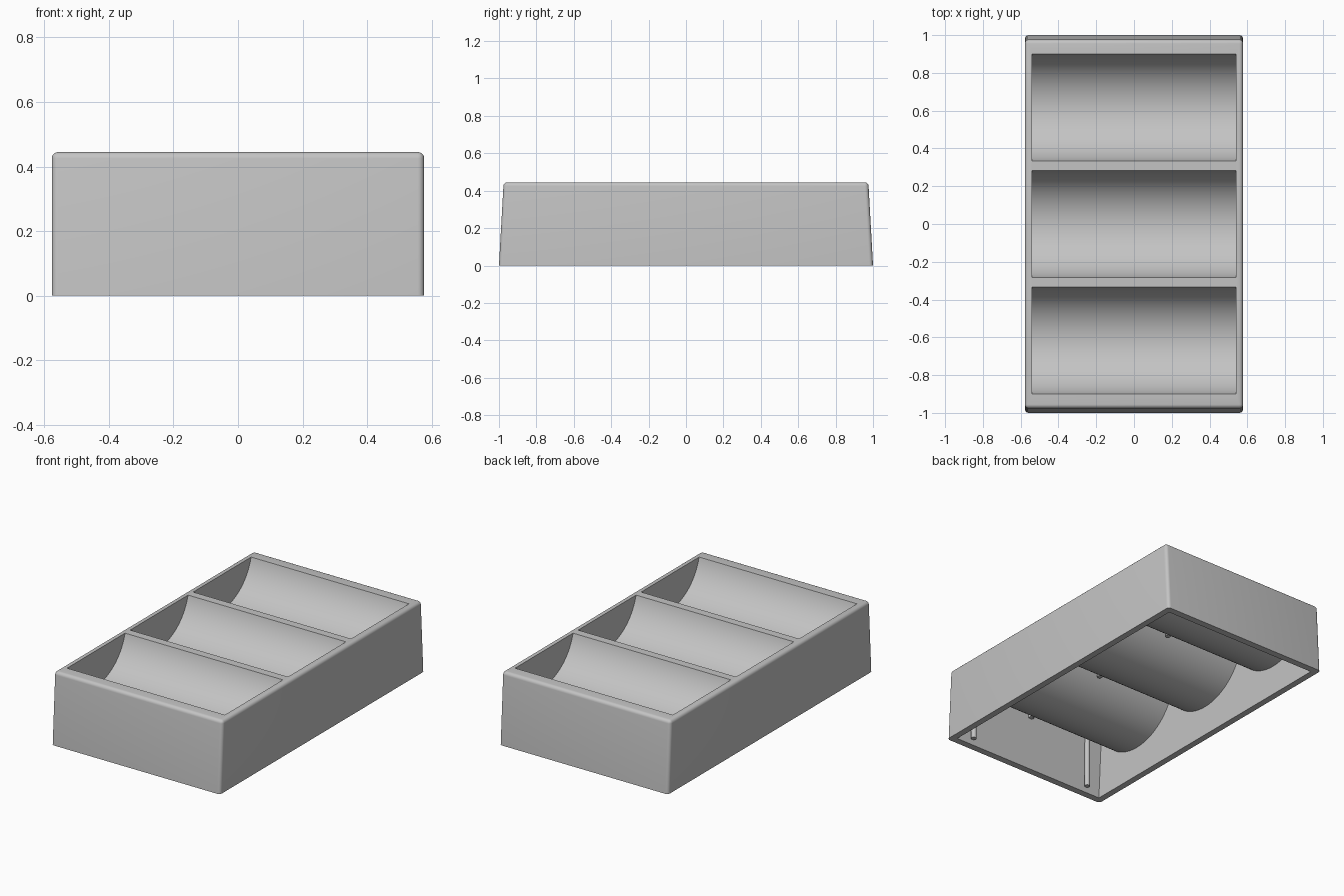
import bpy, bmesh, math

cube = bpy.data.objects.get("Cube")
if cube:
    bpy.data.objects.remove(cube, do_unlink=True)

# Main sizes
HALF_X, HALF_Y, HEIGHT = 0.577, 1.0, 0.445
DRAFT = 0.025            # inward lean of the end walls over the height
WALL = 0.04
PITCH = 0.616            # spacing of the troughs
AXIS_Z, RADIUS = 0.52, 0.293

grey = bpy.data.materials.new("plain_grey")
grey.use_nodes = True
grey.diffuse_color = (0.55, 0.55, 0.55, 1)
grey.node_tree.nodes["Principled BSDF"].inputs["Base Color"].default_value = (0.55, 0.55, 0.55, 1)


def finish(name, bm):
    """Turn a bmesh into a named grey object."""
    mesh = bpy.data.meshes.new(name)
    bmesh.ops.recalc_face_normals(bm, faces=bm.faces)
    bm.to_mesh(mesh)
    bm.free()
    mesh.materials.append(grey)
    obj = bpy.data.objects.new(name, mesh)
    bpy.context.collection.objects.link(obj)
    return obj


def tapered_box(name, hx, hy, z0, z1, lean=0.0, round_edges=0.0):
    """Box whose end walls lean inward; all but the bottom edges can be rounded."""
    bm = bmesh.new()
    bmesh.ops.create_cube(bm, size=2)
    for v in bm.verts:
        top = v.co.z > 0
        v.co.x *= hx
        v.co.y *= hy - (lean if top else 0)
        v.co.z = z1 if top else z0
    if round_edges:
        edges = [e for e in bm.edges if any(v.co.z > z0 + 0.01 for v in e.verts)]
        bmesh.ops.bevel(bm, geom=edges, offset=round_edges, segments=5,
                        profile=0.5, affect='EDGES')
    return finish(name, bm)


def rod(name, radius, length, location, along_x=False, sides=16):
    bm = bmesh.new()
    bmesh.ops.create_cone(bm, cap_ends=True, segments=sides, radius1=radius,
                          radius2=radius, depth=length)
    obj = finish(name, bm)
    obj.location = location
    if along_x:
        obj.rotation_euler.y = math.pi / 2
    return obj


def cut(target, cutter):
    """Subtract the cutter from the target and discard the cutter."""
    bpy.context.view_layer.objects.active = target
    mod = target.modifiers.new("cut", 'BOOLEAN')
    mod.operation = 'DIFFERENCE'
    mod.solver = 'EXACT'
    mod.object = cutter
    bpy.ops.object.modifier_apply(modifier=mod.name)
    bpy.data.objects.remove(cutter, do_unlink=True)


def smooth(obj):
    bpy.ops.object.select_all(action='DESELECT')
    obj.select_set(True)
    bpy.context.view_layer.objects.active = obj
    bpy.ops.object.shade_smooth_by_angle(angle=math.radians(30))


# Hollow underside, leaving the rounded underside of each trough in place
cavity = tapered_box("cavity_cutter", HALF_X - WALL, HALF_Y - WALL, -0.05,
                     HEIGHT - WALL, DRAFT)
for i in (-1, 0, 1):
    cut(cavity, rod("trough_shell", RADIUS + WALL, 1.4, (0, i * PITCH, AXIS_Z), True, 128))

# Outer body with rounded upper edges, hollowed from below and troughed from above
tray = tapered_box("tray_body", HALF_X, HALF_Y, 0, HEIGHT, DRAFT, 0.02)
cut(tray, cavity)
for i in (-1, 0, 1):
    cut(tray, rod("trough_cutter", RADIUS, 1.08, (0, i * PITCH, AXIS_Z), True, 128))
smooth(tray)

# Slim posts in the four inner corners
for side, x in (("left", 0.43), ("right", -0.43)):
    for end, y in (("front", -0.935), ("back", 0.935)):
        smooth(rod(f"{end}_{side}_post", 0.016, 0.39, (x, y, 0.225)))

# Short stubs under the deck, on the centre line between troughs
for n, y in enumerate((-0.93, -PITCH / 2, PITCH / 2, 0.93)):
    smooth(rod(f"deck_stub_{n + 1}", 0.016, 0.09, (0, y, 0.37)))
